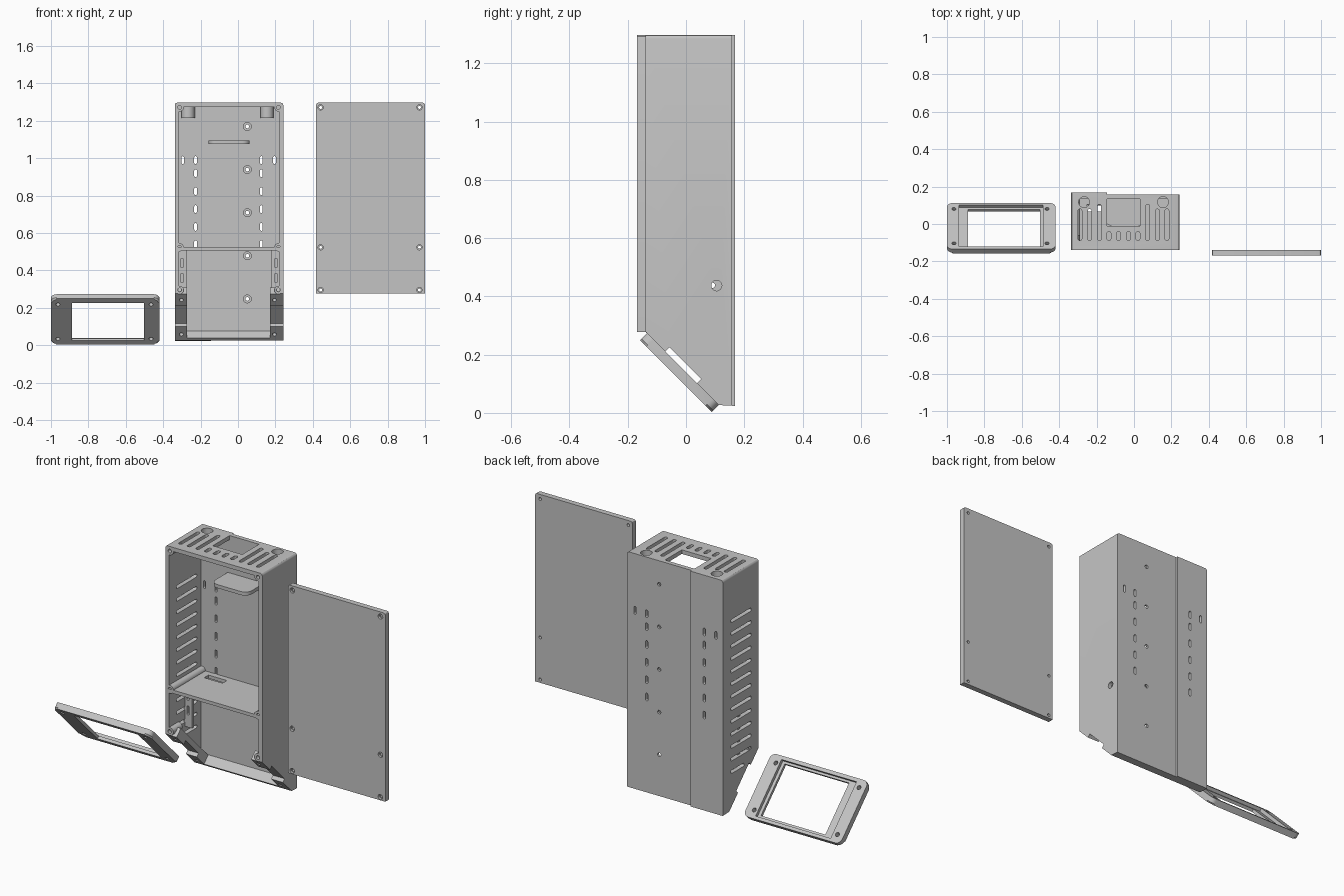
import bpy, bmesh
from math import cos, sin, pi, radians

cube = bpy.data.objects.get("Cube")
if cube:
    bpy.data.objects.remove(cube, do_unlink=True)

grey = bpy.data.materials.new("light_grey")
grey.use_nodes = True
COLOUR = (0.55, 0.55, 0.55, 1)
grey.diffuse_color = COLOUR
grey.node_tree.nodes["Principled BSDF"].inputs["Base Color"].default_value = COLOUR

# Main dimensions
LEFT, RIGHT, FRONT, BACK = -0.338, 0.242, -0.138, 0.168
TOP, BOTTOM, WALL = 1.297, 0.024, 0.022
PLACE = {'x': lambda u, v, t: (t, u, v),
         'y': lambda u, v, t: (u, t, v),
         'z': lambda u, v, t: (u, v, t)}


# Outline helpers
def rect(u0, u1, v0, v1):
    return [(u0, v0), (u1, v0), (u1, v1), (u0, v1)]


def circle(u, v, r, n=24):
    return [(u + r * cos(2 * pi * i / n), v + r * sin(2 * pi * i / n)) for i in range(n)]


def rounded(u0, u1, v0, v1, r, n=6):
    pts = []
    corners = ((u1 - r, v1 - r), (u0 + r, v1 - r), (u0 + r, v0 + r), (u1 - r, v0 + r))
    for k, (cu, cv) in enumerate(corners):
        for i in range(n + 1):
            a = pi / 2 * (k + i / n)
            pts.append((cu + r * cos(a), cv + r * sin(a)))
    return pts


def slot(u, v, w, h):
    return rounded(u - w / 2, u + w / 2, v - h / 2, v + h / 2, min(w, h) * 0.49)


# Solid helpers
def prism(bm, pts, axis, a, b):
    lo = [bm.verts.new(PLACE[axis](u, v, a)) for u, v in pts]
    hi = [bm.verts.new(PLACE[axis](u, v, b)) for u, v in pts]
    bm.faces.new(lo)
    bm.faces.new(hi[::-1])
    for i in range(len(pts)):
        j = (i + 1) % len(pts)
        bm.faces.new((lo[i], hi[i], hi[j], lo[j]))


def slope(s, d):
    """Point (y, z) on the slanted lower front: s runs up it, d goes into the case."""
    k = 0.5 ** 0.5
    return (-0.011 + k * (d - s), 0.15 + k * (d + s))


def tilt(bm):
    for v in bm.verts:
        v.co.y, v.co.z = slope(v.co.y, v.co.z)


def chamfer(bm, rule, width, segments=1):
    edges = [e for e in bm.edges if rule(*(v.co for v in e.verts))]
    bmesh.ops.bevel(bm, geom=edges, offset=width, segments=segments,
                    affect='EDGES', profile=0.5)


def finish(name, bm):
    bmesh.ops.recalc_face_normals(bm, faces=bm.faces)
    mesh = bpy.data.meshes.new(name)
    bm.to_mesh(mesh)
    bm.free()
    mesh.materials.append(grey)
    obj = bpy.data.objects.new(name, mesh)
    bpy.context.collection.objects.link(obj)
    return obj


def cut(obj, bm):
    cutter = finish("cutter", bm)
    cutter.hide_render = True
    mod = obj.modifiers.new("cut", 'BOOLEAN')
    mod.operation, mod.solver, mod.object = 'DIFFERENCE', 'EXACT', cutter
    graph = bpy.context.evaluated_depsgraph_get()
    mesh = bpy.data.meshes.new_from_object(obj.evaluated_get(graph))
    obj.modifiers.clear()
    obj.data = mesh
    bpy.data.objects.remove(cutter, do_unlink=True)


def top_edges(a, b):
    return min(a.z, b.z) > TOP - 0.001 and abs(a.x - b.x) < 0.001


def bezel_screws(offset=0.0):
    bm = bmesh.new()
    for x in (-0.303, 0.195):
        for s in (-0.13, 0.13):
            prism(bm, circle(x - offset, s, 0.011, 16), 'z', -0.05, 0.048)
    tilt(bm)
    return bm


NOTCH = [slope(s, d) for s, d in ((-0.069, -0.03), (-0.069, 0.021), (0.086, 0.021), (0.086, -0.03))]
SCREWS = [(x, z) for x in (-0.312, 0.216) for z in (1.272, 0.524, 0.296)]
PEGS = (-0.267, 0.155)

# Case: outer shell with a slanted lower front
bm = bmesh.new()
prism(bm, [(FRONT, TOP), (BACK, TOP), (BACK, BOTTOM), slope(-0.174, 0), (FRONT, 0.277)],
      'x', LEFT, RIGHT)
chamfer(bm, top_edges, 0.012, 3)
case = finish("case", bm)

# Cavity, and the shallow step across the back
bm = bmesh.new()
prism(bm, [(-0.3, TOP - WALL), (0.136, TOP - WALL), (0.136, 0.076), (0.06, 0), (-0.3, 0)],
      'x', LEFT + WALL, RIGHT - WALL)
prism(bm, rect(-0.144, 0.4, 0.158, 0.3), 'z', -0.1, 1.5)
cut(case, bm)

# Openings in the top, sides and back
bm = bmesh.new()
prism(bm, rect(-0.144, 0.032, -0.01, 0.134), 'z', 1.24, 1.4)
for x in PEGS:
    prism(bm, circle(x, 0.117, 0.029), 'z', 1.24, 1.4)
for i in range(10):
    rear = -0.04 if 3 <= i <= 6 else 0.105 if i in (2, 7) else 0.08
    prism(bm, slot(-0.289 + 0.0517 * i, (rear - 0.088) / 2, 0.02, rear + 0.088), 'z', 1.24, 1.4)
for i in range(13):
    z = 1.05 - 0.068 * i
    front = max(-0.075, 0.22 - z)
    prism(bm, slot((front + 0.1) / 2, z, 0.1 - front, 0.018), 'x', -0.4, -0.25)
for x in (-0.296, -0.227, 0.125, 0.195):
    for z in (0.99, 0.92, 0.824, 0.728, 0.633, 0.54):
        if z == 0.99 or x in (-0.227, 0.125):
            prism(bm, slot(x, z, 0.014, 0.042), 'y', 0.12, 0.3)
for i in range(5):
    prism(bm, circle(0.05, 1.17 - 0.2305 * i, 0.01, 16), 'y', 0.12, 0.3)
prism(bm, circle(0.105, 0.437, 0.018), 'x', 0.2, 0.3)
for x, z in SCREWS:
    prism(bm, circle(x, z, 0.01, 16), 'y', -0.2, -0.08)
prism(bm, NOTCH, 'x', -0.5, 0.5)
cut(case, bm)
bm = bmesh.new()
for i in range(5):
    prism(bm, circle(0.05, 1.17 - 0.2305 * i, 0.021), 'y', 0.12, 0.146)
cut(case, bm)
cut(case, bezel_screws())

# Flanges that carry the slanted bezel
bm = bmesh.new()
band = [slope(s, d) for s, d in ((-0.172, 0), (0.174, 0), (0.174, 0.05), (-0.172, 0.05))]
for x0, x1 in ((LEFT + 0.004, -0.273), (0.172, RIGHT - 0.004)):
    prism(bm, band, 'x', x0, x1)
flanges = finish("bezel_flanges", bm)
bm = bmesh.new()
prism(bm, NOTCH, 'x', -0.5, 0.5)
cut(flanges, bm)
cut(flanges, bezel_screws())

# Screw bosses behind the cover
bm, holes = bmesh.new(), bmesh.new()
for x, z in SCREWS:
    prism(bm, circle(x, z, 0.022), 'y', FRONT, 0.14 if z == 0.524 else -0.06)
    prism(holes, circle(x, z, 0.01, 16), 'y', -0.2, -0.08)
bosses = finish("screw_bosses", bm)
cut(bosses, holes)

# Tubes under the round openings in the top
bm, holes = bmesh.new(), bmesh.new()
for x in PEGS:
    prism(bm, circle(x, 0.117, 0.036), 'z', 1.215, TOP - 0.015)
    prism(holes, circle(x, 0.117, 0.029), 'z', 1.1, 1.4)
tubes = finish("top_tubes", bm)
cut(tubes, holes)

# Middle shelf with a cable opening
bm, holes = bmesh.new(), bmesh.new()
prism(bm, rect(LEFT + 0.01, RIGHT - 0.01, FRONT, 0.14), 'z', 0.507, 0.525)
prism(holes, rect(-0.25, -0.14, 0.068, 0.105), 'z', 0.4, 0.6)
shelf = finish("middle_shelf", bm)
cut(shelf, holes)

# Small upper ledge with rounded front corners
bm = bmesh.new()
prism(bm, rounded(-0.157, 0.062, -0.01, 0.15, 0.04), 'z', 1.075, 1.094)
prism(bm, rect(-0.157, 0.062, 0.09, 0.14), 'z', 1.0751, 1.0939)
finish("upper_ledge", bm)

# Slotted mounting ribs in the lower bay
bm, holes = bmesh.new(), bmesh.new()
for x0, x1 in ((LEFT + 0.015, -0.275), (0.178, RIGHT - 0.015)):
    prism(bm, rect(x0, x1, 0.27, 0.51), 'y', 0.0, 0.018)
    for z in (0.36, 0.44):
        prism(holes, slot((x0 + x1) / 2, z, 0.014, 0.05), 'y', -0.1, 0.1)
ribs = finish("mounting_ribs", bm)
cut(ribs, holes)

# Flat cover with screw holes
bm, holes, sinks = bmesh.new(), bmesh.new(), bmesh.new()
prism(bm, rect(0.418, 0.999, 0.278, TOP), 'y', -0.168, -0.138)
chamfer(bm, top_edges, 0.01, 3)
for x, z in SCREWS:
    prism(holes, circle(x + 0.754, z, 0.008, 16), 'y', -0.3, 0.1)
    prism(sinks, circle(x + 0.754, z, 0.014, 16), 'y', -0.3, -0.156)
cover = finish("cover_plate", bm)
cut(cover, holes)
cut(cover, sinks)

# Slanted bezel frame with a rear recess
bm = bmesh.new()
prism(bm, rounded(-1.0, -0.42, -0.174, 0.174, 0.03), 'z', -0.034, 0)
chamfer(bm, lambda a, b: max(a.z, b.z) < -0.03, 0.008)
tilt(bm)
frame = finish("bezel_frame", bm)
for outline, depth in ((rect(-0.888, -0.503, -0.143, 0.143), -0.1),
                       (rect(-0.936, -0.487, -0.158, 0.155), -0.018)):
    bm = bmesh.new()
    prism(bm, outline, 'z', depth, 0.05)
    tilt(bm)
    cut(frame, bm)
cut(frame, bezel_screws(0.66))

# Smooth the round parts, keep edges sharp
for obj in bpy.context.collection.objects:
    if obj.type == 'MESH' and grey.name in obj.data.materials:
        bpy.ops.object.select_all(action='DESELECT')
        obj.select_set(True)
        bpy.context.view_layer.objects.active = obj
        bpy.ops.object.shade_smooth_by_angle(angle=radians(30))
